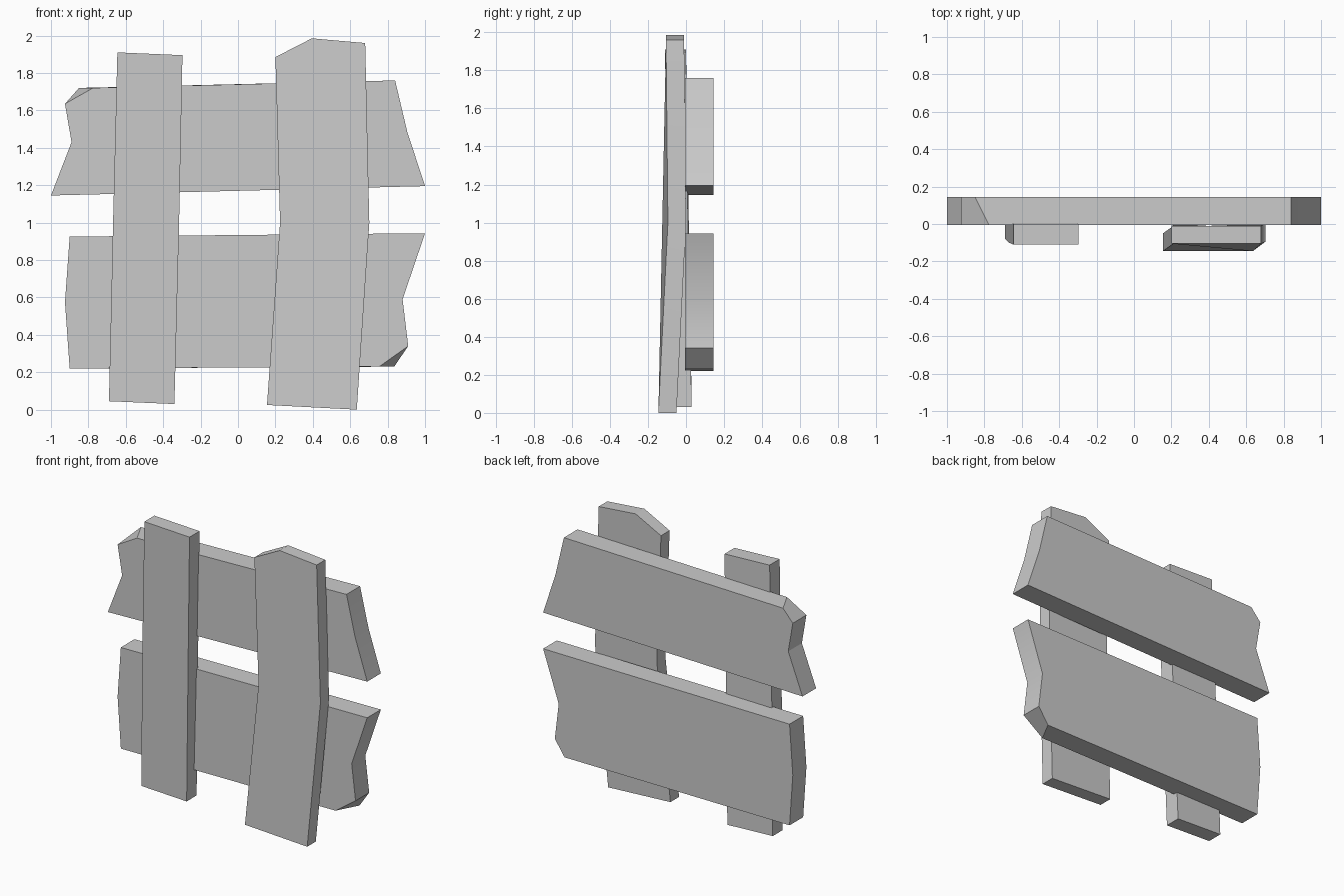
import bpy, bmesh

if "Cube" in bpy.data.objects:
    bpy.data.objects.remove(bpy.data.objects["Cube"])


def board(name, front, back):
    """Solid plank between a front and a back outline of (x, y, z) points."""
    bm = bmesh.new()
    f = [bm.verts.new(p) for p in front]
    b = [bm.verts.new(p) for p in back]
    bm.faces.new(f)
    bm.faces.new(b[::-1])
    n = len(f)
    for i in range(n):
        j = (i + 1) % n
        bm.faces.new((f[j], f[i], b[i], b[j]))
    bmesh.ops.recalc_face_normals(bm, faces=bm.faces)
    mesh = bpy.data.meshes.new(name)
    bm.to_mesh(mesh)
    bm.free()
    obj = bpy.data.objects.new(name, mesh)
    bpy.context.collection.objects.link(obj)
    bpy.ops.object.select_all(action='DESELECT')
    obj.select_set(True)
    bpy.context.view_layer.objects.active = obj
    bpy.ops.object.shade_smooth_by_angle(angle=0.52)
    return obj


def cross_board(name, outline, corner, chip_x):
    """Horizontal plank; one front corner is chipped further in than the back."""
    front = [(x, -0.005, z) for x, z in outline]
    back = [(x, 0.145, z) for x, z in outline]
    front[corner] = (chip_x, -0.005, outline[corner][1])
    return board(name, front, back)


def upright(name, rows, thickness):
    """Vertical plank; each outline point is (x, front y, z)."""
    return board(name, rows, [(x, y + thickness, z) for x, y, z in rows])


# Horizontal boards at the back
cross_board("upper_cross_board",
            [(-1.0, 1.145), (1.0, 1.195), (0.905, 1.485), (0.84, 1.76),
             (-0.85, 1.72), (-0.925, 1.635), (-0.89, 1.43)], 4, -0.775)
cross_board("lower_cross_board",
            [(-0.9, 0.22), (0.835, 0.23), (0.91, 0.34), (0.88, 0.59),
             (1.0, 0.943), (-0.9, 0.925), (-0.925, 0.575)], 1, 0.755)

# Bent, leaning boards at the front
upright("left_upright",
        [(-0.69, -0.08, 0.045), (-0.34, -0.08, 0.03), (-0.315, -0.1, 1.0),
         (-0.297, -0.11, 1.895), (-0.645, -0.11, 1.91), (-0.668, -0.1, 1.0)], 0.11)
upright("right_upright",
        [(0.155, -0.145, 0.025), (0.635, -0.145, 0.0), (0.702, -0.095, 1.0),
         (0.68, -0.105, 1.96), (0.395, -0.105, 1.985), (0.2, -0.105, 1.885),
         (0.225, -0.095, 1.0)], 0.095)
